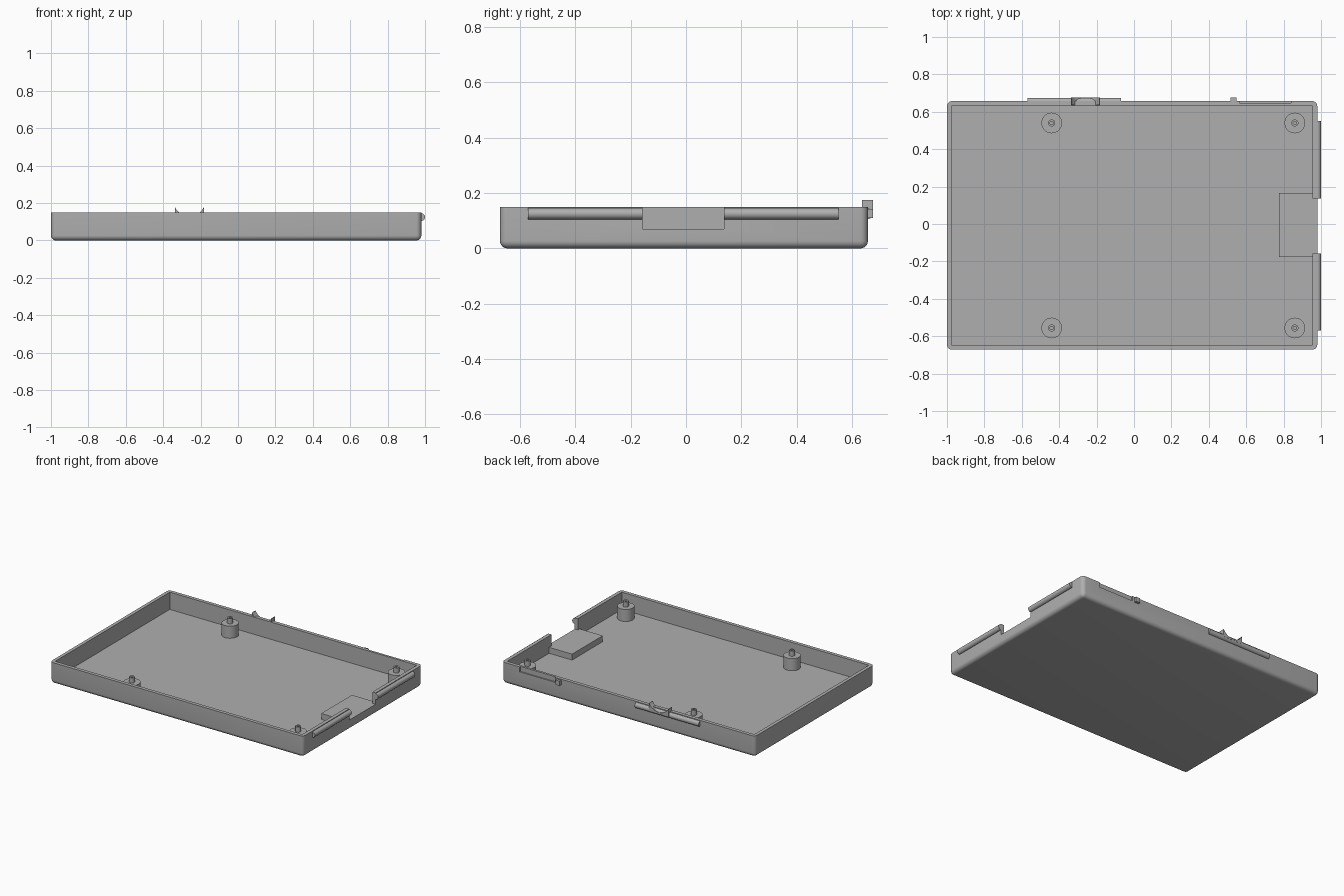
import bpy, bmesh, math
from mathutils import Matrix

if "Cube" in bpy.data.objects:
    bpy.data.objects.remove(bpy.data.objects["Cube"], do_unlink=True)

grey = bpy.data.materials.new("plain_grey")
grey.use_nodes = True
grey.diffuse_color = (0.43, 0.43, 0.43, 1)
grey.node_tree.nodes["Principled BSDF"].inputs["Base Color"].default_value = (0.43, 0.43, 0.43, 1)


def finish(name, bm):
    mesh = bpy.data.meshes.new(name)
    bmesh.ops.recalc_face_normals(bm, faces=bm.faces)
    bm.to_mesh(mesh)
    bm.free()
    mesh.materials.append(grey)
    obj = bpy.data.objects.new(name, mesh)
    bpy.context.collection.objects.link(obj)
    return obj


def box(name, x, y, z, radius=0):
    """Box from ranges; a radius rounds the upright and bottom edges."""
    bm = bmesh.new()
    bmesh.ops.create_cube(bm, size=1)
    for v in bm.verts:
        v.co = [r[0] if c < 0 else r[1] for c, r in zip(v.co, (x, y, z))]
    if radius:
        edges = [e for e in bm.edges if min(v.co.z for v in e.verts) < z[0] + 0.001]
        bmesh.ops.bevel(bm, geom=edges, offset=radius, segments=6, profile=0.5, affect='EDGES')
    return finish(name, bm)


def cylinder(name, radius, length, centre, axis="Z", sides=40):
    turn = {"X": Matrix.Rotation(math.pi / 2, 4, 'Y'),
            "Y": Matrix.Rotation(math.pi / 2, 4, 'X'),
            "Z": Matrix.Identity(4)}[axis]
    bm = bmesh.new()
    bmesh.ops.create_cone(bm, cap_ends=True, segments=sides, radius1=radius, radius2=radius,
                          depth=length, matrix=Matrix.Translation(centre) @ turn)
    return finish(name, bm)


def activate(obj):
    bpy.ops.object.select_all(action='DESELECT')
    obj.select_set(True)
    bpy.context.view_layer.objects.active = obj


def cut(obj, cutter):
    activate(obj)
    mod = obj.modifiers.new("cut", 'BOOLEAN')
    mod.operation = 'DIFFERENCE'
    mod.solver = 'EXACT'
    mod.object = cutter
    bpy.ops.object.modifier_apply(modifier=mod.name)
    bpy.data.objects.remove(cutter, do_unlink=True)


def smooth(obj):
    activate(obj)
    bpy.ops.object.shade_smooth_by_angle(angle=math.radians(32))


# Open tray with a side notch and a shallow recess in the back wall
floor = 0.028
tray = box("tray", (-1, 0.98), (-0.672, 0.657), (0, 0.15), 0.027)
cut(tray, box("cavity", (-0.976, 0.955), (-0.647, 0.632), (floor, 0.3)))
cut(tray, box("notch", (0.94, 1.1), (-0.157, 0.137), (0.07, 0.3)))
cut(tray, box("recess", (0.565, 0.84), (0.648, 0.8), (0.115, 0.3)))
smooth(tray)

# Raised step inside the notch
box("notch_step", (0.775, 0.956), (-0.177, 0.165), (floor - 0.005, 0.07))

# Standoff posts with hollow locating pins
for x in (-0.44, 0.86):
    for y in (-0.556, 0.54):
        smooth(cylinder("post", 0.055, 0.09, (x, y, 0.068)))
        pin = cylinder("pin", 0.019, 0.045, (x, y, 0.127), sides=24)
        cut(pin, cylinder("pin_hole", 0.009, 0.05, (x, y, 0.15), sides=16))
        smooth(pin)

# Rounded rails on the side and back walls
for y0, y1 in ((-0.57, -0.157), (0.137, 0.55)):
    smooth(cylinder("side_rail", 0.02, y1 - y0, (0.98, (y0 + y1) / 2, 0.125), "Y"))
smooth(cylinder("back_rail", 0.02, 0.5, (-0.32, 0.654, 0.125), "X"))

# Latch with a scooped top
latch = box("latch", (-0.337, -0.183), (0.635, 0.675), (0.122, 0.175))
cut(latch, cylinder("scoop", 0.085, 0.2, (-0.26, 0.655, 0.2145), "Y", 64))
smooth(latch)

# Small button beside the recess
box("button", (0.515, 0.548), (0.64, 0.675), (0.11, 0.143))
